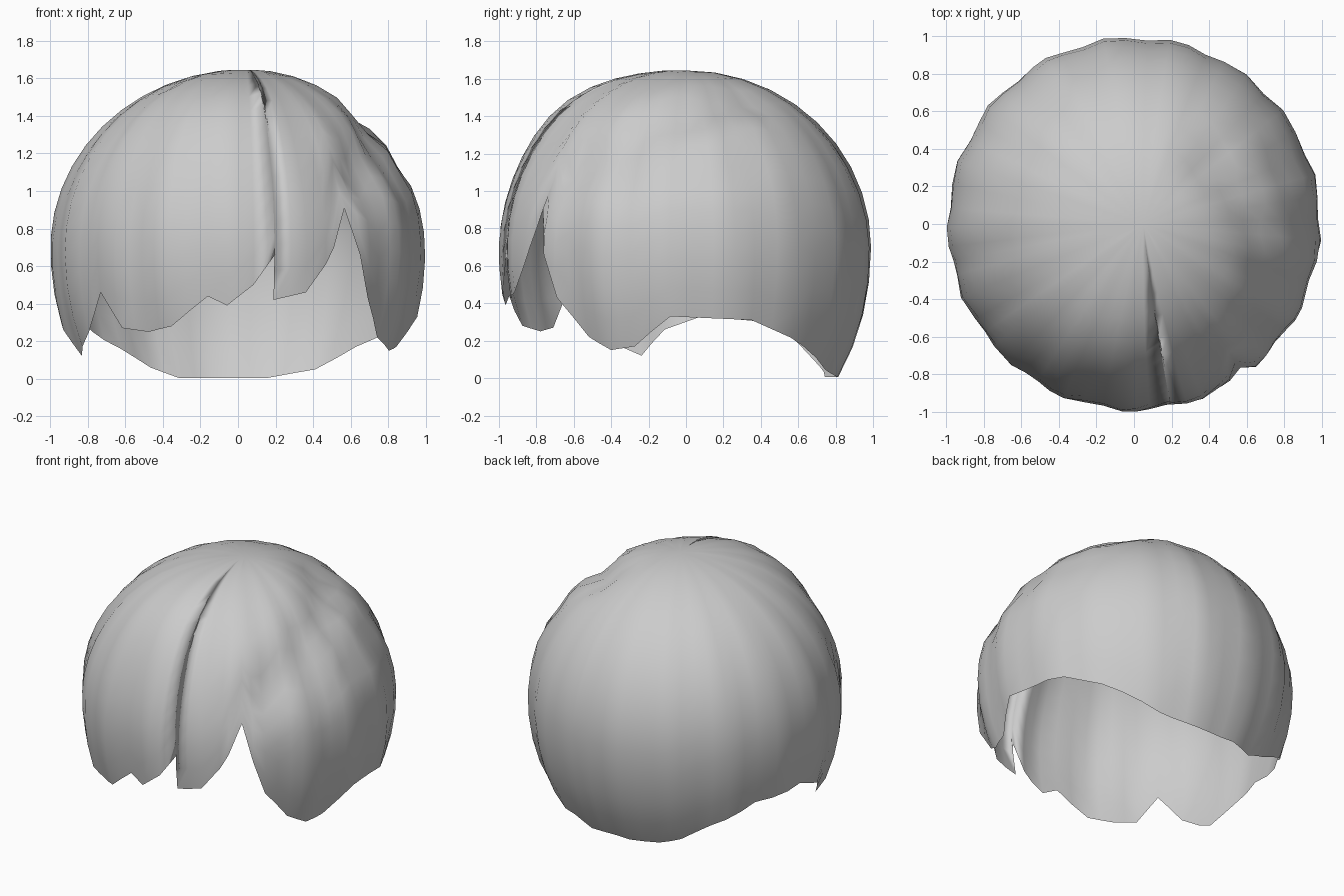
import bpy, bmesh, math
from mathutils import Vector
from mathutils.geometry import intersect_point_line

if "Cube" in bpy.data.objects:
    bpy.data.objects.remove(bpy.data.objects["Cube"])

# Hairline: (degrees from front towards +x, height)
RIM = [(-74, .12), (-67, .17), (-59, .25), (-49, .46), (-41, .27), (-31.5, .25), (-22, .28),
       (-9.6, .44), (-3.5, .39), (4.8, .5), (12, .67), (11.4, .42), (21.5, .46), (28.5, .61),
       (31.5, .7), (36.5, .91), (40.5, .66), (45, .43), (55, .22), (63.5, .15), (72, .17),
       (85, .33), (112, .31), (135, .17), (151, .05), (169, .005), (203, .005),
       (213, .06), (225, .16), (243, .3), (265, .33), (277, .26), (286, .12)]

# Grooves between locks: (points, depth, width); first is the side parting
GROOVES = [([Vector(p) for p in pts], d, w) for pts, d, w in (
    (((.60, -.66, 1.05), (.70, -.40, 1.2), (.66, 0, 1.38), (.42, .35, 1.53)), .06, .13),
    (((.80, -.35, 1.05), (.86, 0, 1.15), (.76, .4, 1.2)), .03, .09))]

ROWS = 14


def groove_depth(p):
    total = 0
    for path, depth, width in GROOVES:
        best = 9.0
        for a, b in zip(path, path[1:]):
            _, t = intersect_point_line(p, a, b)
            best = min(best, (p - a.lerp(b, min(1, max(0, t)))).length)
        total += depth * math.exp(-(best / width) ** 2)
    return total


def scalp_point(az, phi, t):
    # dome above the widest line, slower taper below it
    s = math.sin(phi)
    z = .68 + s * (.965 if s > 0 else 1.19)
    r = math.cos(phi)
    # soft lock ridges, sweeping sideways towards the crown
    r *= .99 + .012 * math.cos(17 * az + 3 * t)
    p = Vector((r * math.sin(az) + .05 * t ** 4, -r * math.cos(az), z))
    out = (p - Vector((0, 0, .68))).normalized()
    # swept fringe is fuller over the forehead
    swell = .05 * math.exp(-((p - Vector((-.1, -.62, 1.45))).length / .38) ** 2)
    return p + out * (swell - groove_depth(p))


# Columns: hairline points, with wide gaps filled in
cols = []
for (a, za), (b, zb) in zip(RIM, RIM[1:]):
    n = max(1, math.ceil((b - a) / 8))
    cols += [(math.radians(a + (b - a) * i / n), za + (zb - za) * i / n) for i in range(n)]

# Hair shell, open below, from hairline up to the crown
bm = bmesh.new()
grid = []
for az, z in cols:
    d = z - .68
    phi0 = math.asin(d / (.965 if d > 0 else 1.19))
    grid.append([bm.verts.new(scalp_point(az, phi0 + (math.pi / 2 - phi0) * i / ROWS, i / ROWS))
                 for i in range(ROWS)])
apex = bm.verts.new((.05, 0, 1.645))
for k, c in enumerate(grid):
    n = grid[(k + 1) % len(grid)]
    for i in range(ROWS - 1):
        bm.faces.new((c[i], n[i], n[i + 1], c[i + 1]))
    bm.faces.new((c[-1], n[-1], apex))
for f in bm.faces:
    f.smooth = True

me = bpy.data.meshes.new("hair_shell")
bm.to_mesh(me)
bm.free()
bpy.context.collection.objects.link(bpy.data.objects.new("hair_shell", me))
